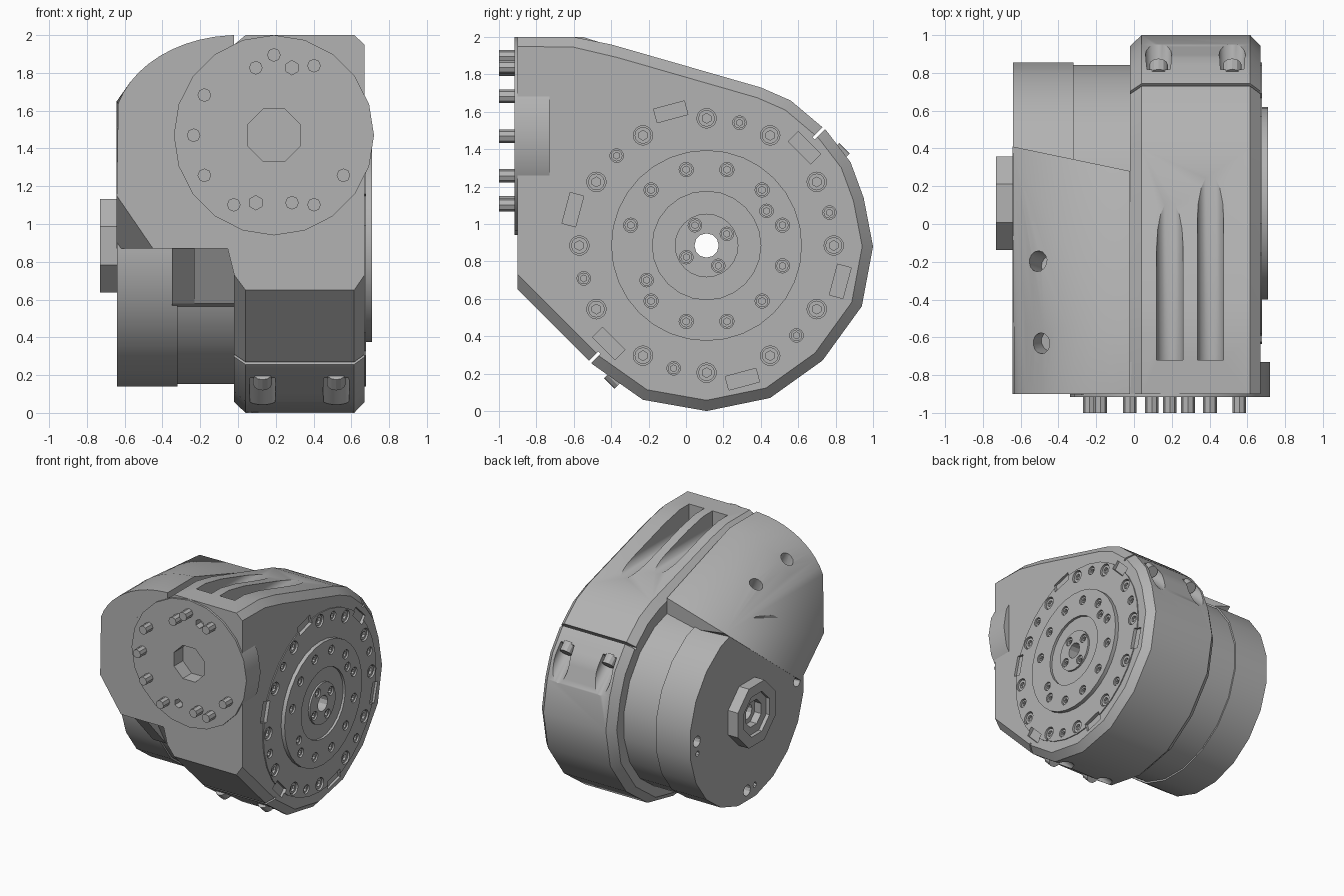
import bpy, bmesh
from math import cos, sin, radians, pi
from mathutils import Vector, Matrix

if "Cube" in bpy.data.objects:
    bpy.data.objects.remove(bpy.data.objects["Cube"])

grey = bpy.data.materials.new("machined grey")
grey.use_nodes = True
grey.diffuse_color = (0.45, 0.45, 0.45, 1)
grey.node_tree.nodes["Principled BSDF"].inputs["Base Color"].default_value = grey.diffuse_color

X, Y = Vector((1, 0, 0)), Vector((0, 1, 0))
AY, AZ = 0.11, 0.885          # main joint axis, along x
FX, FZ = 0.19, 1.47           # front flange axis, along y


def prism(bm, start, axis, radius, length, sides=24, turn=0):
    """Cylinder from a start point along an axis."""
    axis = Vector(axis).normalized()
    mat = (Matrix.Translation(Vector(start) + axis * length / 2)
           @ axis.to_track_quat('Z', 'Y').to_matrix().to_4x4() @ Matrix.Rotation(turn, 4, 'Z'))
    bmesh.ops.create_cone(bm, cap_ends=True, segments=sides, radius1=radius,
                          radius2=radius, depth=length, matrix=mat)


def box(bm, centre, size, tilt=0):
    mat = (Matrix.Translation(centre) @ Matrix.Rotation(tilt, 4, 'X')
           @ Matrix.Diagonal((*size, 1)))
    bmesh.ops.create_cube(bm, size=1, matrix=mat)


def hull(bm, points):
    verts = [bm.verts.new(p) for p in points]
    res = bmesh.ops.convex_hull(bm, input=verts)
    junk = {v for v in res["geom_interior"] + res["geom_unused"] if isinstance(v, bmesh.types.BMVert)}
    bmesh.ops.delete(bm, geom=list(junk), context='VERTS')
    bmesh.ops.dissolve_limit(bm, angle_limit=0.01, verts=bm.verts, edges=bm.edges)


def finish(name, bm):
    bmesh.ops.recalc_face_normals(bm, faces=bm.faces)
    mesh = bpy.data.meshes.new(name)
    bm.to_mesh(mesh)
    bm.free()
    mesh.materials.append(grey)
    ob = bpy.data.objects.new(name, mesh)
    bpy.context.collection.objects.link(ob)
    return ob


def make(name, builder, *args, **kw):
    bm = bmesh.new()
    builder(bm, *args, **kw)
    return finish(name, bm)


def cut(cutter, *targets):
    """Subtract the cutter from each target, then drop it."""
    cutter.hide_render = True
    for ob in targets:
        mod = ob.modifiers.new("cut", 'BOOLEAN')
        mod.operation, mod.solver, mod.object = 'DIFFERENCE', 'EXACT', cutter
        bpy.context.view_layer.objects.active = ob
        bpy.ops.object.modifier_apply(modifier=mod.name)
    bpy.data.objects.remove(cutter)


def polar(x, r, deg):
    return Vector((x, AY + r * cos(radians(deg)), AZ + r * sin(radians(deg))))


# Main housing: teardrop profile with bevelled rims
front = [(-0.9, 2.0), (-0.6, 2.0)]
rim = [(-0.4, 1.96), (0.4, 1.73), (0.56, 1.66), (0.75, 1.5), (0.88, 1.33), (0.95, 1.14),
       (1.0, 0.88), (0.94, 0.56), (0.73, 0.27), (0.45, 0.07), (0.11, 0), (-0.23, 0.06), (-0.5, 0.25)]
outer = front + rim + [(-0.9, 0.65)]
inner = [(-0.9, 1.95), (-0.6, 1.945)]
inner += [(AY + (y - AY) * 0.935, AZ + (z - AZ) * 0.935) for y, z in rim] + [(-0.9, 0.73)]
pts = [(x, y, z) for x in (0.04, 0.615) for y, z in outer]
pts += [(x, y, z) for x in (-0.02, 0.67) for y, z in inner]
housing = make("main_housing", hull, pts)

# Split line of the rear cap and its clamp screw pockets
seam = bmesh.new()
pockets = bmesh.new()
clamp = bmesh.new()
for side in (1, -1):
    mid = polar(0.3, 0.91 * side, 45)
    box(seam, mid, (1.2, 0.2, 0.018), pi / 4)
    for x in (0.13, 0.52):
        seat = polar(x, 0.84 * side, 45) + Vector((0, 0.09, -0.09))
        prism(pockets, seat, (0, 1, -1), 0.07, 0.7, 16)
        prism(clamp, seat - Vector((0, 0.01, -0.01)), (0, 1, -1), 0.05, 0.08, 12)
cut(finish("seam_cutter", seam), housing)
cut(finish("pocket_cutter", pockets), housing)
clamp_screws = finish("clamp_screws", clamp)

# Two long channels in the sloping top
for x, z in ((0.19, 1.88), (0.405, 1.84)):
    ring = [(x + 0.07 * cos(a * pi / 8), z - 0.07 * sin(a * pi / 8)) for a in range(9)]
    ring += [(x - 0.07, 2.3), (x + 0.07, 2.3)]
    cut(make("channel_cutter", hull, [(px, y, pz) for y in (-0.72, 0.9) for px, pz in ring]), housing)

# Side cover ring and raised output flange
cover = make("cover_ring", prism, (0.66, AY, AZ), X, 0.745, 0.018, 32)
flange = make("output_flange", prism, (0.64, AY, AZ), X, 0.51, 0.07, 32)
cut(make("flange_recess", prism, (0.69, AY, AZ), X, 0.29, 0.1, 24), flange)
cap = make("output_cap", prism, (0.66, AY, AZ), X, 0.17, 0.045, 24)

# Screws on the side: counterbores, heads and hex sockets
big = [(0.672, 0.68, 30 * k, 0.052) for k in range(12)]
small = [(0.672, 0.68, 15 + 60 * k, 0.036) for k in range(6)]
inset = [(0.705, 0.42, 15 + 30 * k, 0.038) for k in range(12) if k != 6]
inset += [(0.705, 0.37, a, 0.036) for a in (30, 210)]
centre = [(0.70, 0.125, a, 0.036) for a in (30, 120, 210, 300)]
bores, heads, sockets = bmesh.new(), bmesh.new(), bmesh.new()
for x, r, a, rad in big + small + inset + centre:
    prism(bores, polar(x - 0.03, r, a), X, rad, 0.08, 16)
    prism(heads, polar(x - 0.035, r, a), X, rad * 0.86, 0.03, 12)
    prism(sockets, polar(x - 0.025, r, a), X, rad * 0.5, 0.06, 6)
for k in range(6):
    a = 45 + 60 * k
    box(bores, polar(0.70, 0.74, a), (0.1, 0.075, 0.17), radians(a))
cut(finish("bore_cutter", bores), housing, cover, flange, cap)
screws = finish("side_screws", heads)
cut(finish("socket_cutter", sockets), screws)

# Rear drum on the other side, with a slightly smaller collar
drum = make("rear_drum", prism, (-0.64, AY, AZ), X, 0.755, 0.32, 20, pi / 20)
collar = make("drum_collar", prism, (-0.34, AY, AZ), X, 0.742, 0.4, 20, pi / 20)
hub = make("drum_hub", prism, (-0.73, AY, AZ), X, 0.268, 0.12, 8, pi / 8)
cut(make("hub_step", prism, (-0.8, AY, AZ), X, 0.18, 0.1, 8, pi / 8), hub)
cut(make("hub_bore", prism, (-0.8, AY, AZ), X, 0.11, 0.16, 8, pi / 8), hub)
holes = bmesh.new()
for k in range(4):
    prism(holes, polar(-0.7, 0.66, 90 * k), X, 0.045, 0.12, 12)
    prism(holes, polar(-0.7, 0.66, 90 * k - 9), X, 0.022, 0.12, 8)
cut(finish("drum_hole_cutter", holes), drum)

# Through bore along the main axis
cut(make("through_cutter", prism, (-1, AY, AZ), X, 0.065, 2, 12),
    housing, cover, flange, cap, drum, collar, hub)

# Elbow cover: arched at the front, tapering down to the drum
arch = [(-0.66 * cos(radians(t)), 1.5 + 0.5 * sin(radians(t))) for t in range(16, 91, 7)] + [(-0.02, 2)]
pts = [(max(x, -0.642), y, z) for y in (-0.9, -0.55) for x, z in arch if x <= -0.02]
pts += [(-0.45, -0.9, 0.87), (-0.642, -0.9, 1.15), (-0.642, -0.6, 0.87), (-0.02, -0.9, 0.87),
        (-0.02, -0.6, 0.87), (-0.642, 0.41, 1.65), (-0.02, 0.28, 1.73), (-0.02, 0.28, 1.5)]
elbow = make("elbow_cover", hull, pts)
cuts = bmesh.new()
for y, z, dy in ((-0.62, 1.78, -0.1), (-0.22, 1.70, 0.15)):
    prism(cuts, (-0.44, y, z - 0.06), (-0.45, dy, 1), 0.055, 0.6, 14)
cut(finish("elbow_hole_cutter", cuts), elbow)

# Neck under the elbow, joining it to the drum
for name, x0, x1, y0 in (("neck_rib", -0.35, -0.23, -0.88), ("neck_web", -0.24, 0.02, -0.78)):
    side = [(y0, 0.87), (-0.62, 0.58), (-0.3, 0.5), (-0.3, 1.4), (y0, 1.4)]
    make(name, hull, [(x, y, z) for x in (x0, x1) for y, z in side])

# Front flange shoulder, disc and bolts
edge = [(0.05, 0.73), (-0.02, 0.73), (-0.07, 0.93), (-0.2, 1.12), (-0.34, 1.36), (-0.34, 1.7), (0.05, 1.9)]
bm = bmesh.new()
low = bm.faces.new([bm.verts.new((x, -0.902, z)) for x, z in edge])
ext = bmesh.ops.extrude_face_region(bm, geom=[low], use_keep_orig=True)
bmesh.ops.translate(bm, vec=(0, 0.3, 0), verts=[v for v in ext["geom"] if isinstance(v, bmesh.types.BMVert)])
shoulder = finish("front_shoulder", bm)
disc = make("front_disc", prism, (FX, -0.917, FZ), Y, 0.53, 0.187, 20)
recess = bmesh.new()
prism(recess, (FX, -1, FZ), Y, 0.15, 0.2, 8, pi / 8)
bolts = bmesh.new()
for a in (90, 60, 150, 180, 210, 240, 300, 330, 105, 285):
    r = 0.37 if a in (105, 285) else 0.425
    at = (FX + r * cos(radians(a)), -1.0, FZ + r * sin(radians(a)))
    prism(bolts, at, Y, 0.036, 0.12, 8)
for a in (75, 255):
    prism(recess, (FX + 0.37 * cos(radians(a)), -1, FZ + 0.37 * sin(radians(a))), Y, 0.038, 0.15, 6)
cut(finish("disc_cutter", recess), disc, housing, shoulder)
front_bolts = finish("front_bolts", bolts)

# Smooth shading with sharp edges kept
for ob in list(bpy.context.scene.objects):
    if ob.type == 'MESH' and ob.data.materials and ob.data.materials[0] == grey:
        bpy.ops.object.select_all(action='DESELECT')
        ob.select_set(True)
        bpy.context.view_layer.objects.active = ob
        bpy.ops.object.shade_smooth_by_angle(angle=radians(28))
